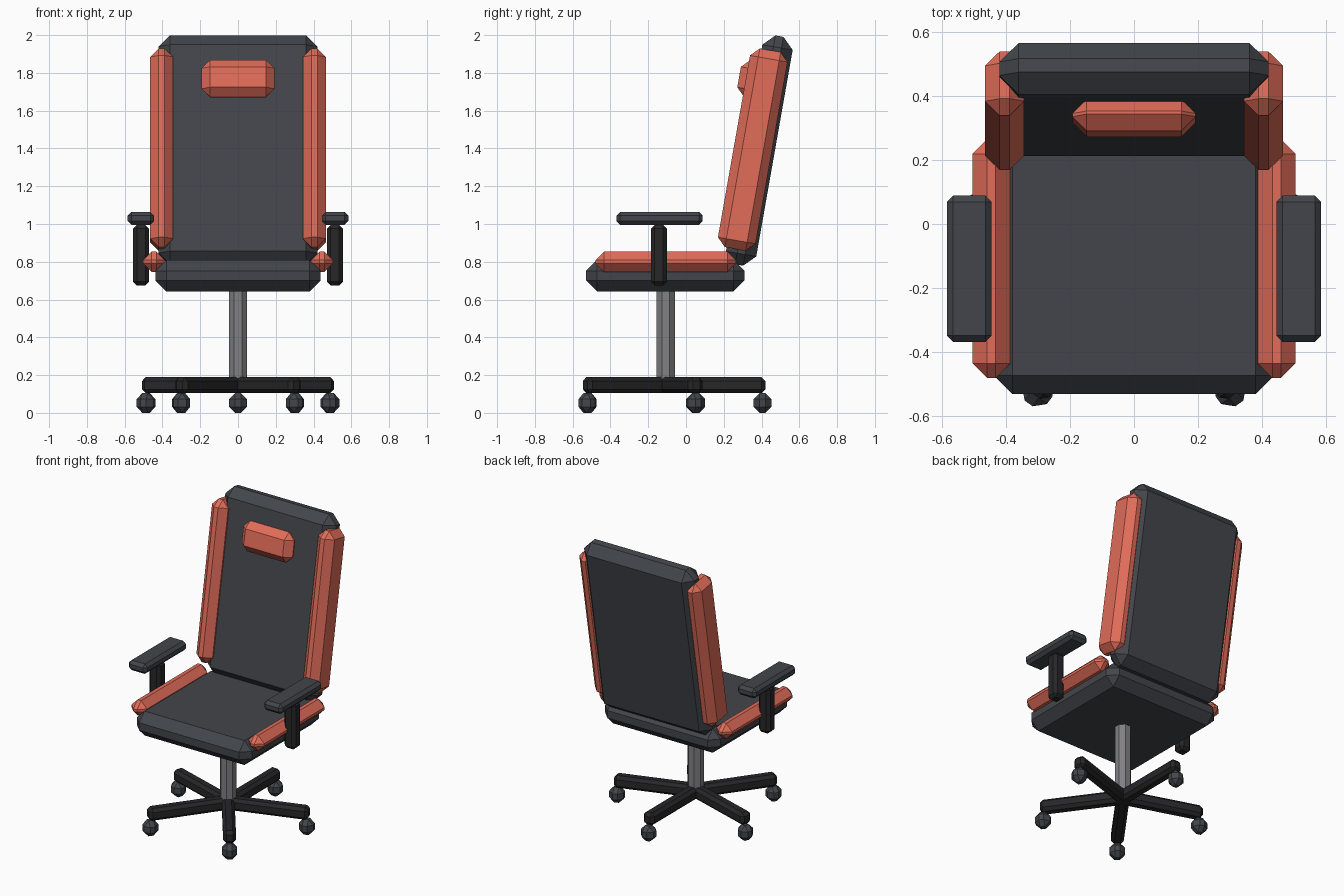
import bpy, bmesh
from math import radians, sin, cos, pi
from mathutils import Matrix

if "Cube" in bpy.data.objects:
    bpy.data.objects.remove(bpy.data.objects["Cube"])


def material(name, rgb):
    m = bpy.data.materials.new(name)
    m.diffuse_color = (*rgb, 1)
    m.use_nodes = True
    m.node_tree.nodes["Principled BSDF"].inputs["Base Color"].default_value = m.diffuse_color
    return m


CHARCOAL = material("charcoal", (0.055, 0.06, 0.07))
RED = material("red", (0.75, 0.15, 0.1))
BLACK = material("black", (0.02, 0.02, 0.022))
METAL = material("metal", (0.22, 0.22, 0.23))


def add_object(name, bm, loc, rot, mat):
    me = bpy.data.meshes.new(name)
    bm.to_mesh(me)
    bm.free()
    me.materials.append(mat)
    ob = bpy.data.objects.new(name, me)
    ob.location, ob.rotation_euler = loc, rot
    bpy.context.collection.objects.link(ob)
    return ob


def block(name, loc, size, bevel, mat, rot=(0, 0, 0)):
    """Box with a single flat chamfer on every edge."""
    bm = bmesh.new()
    bmesh.ops.create_cube(bm, size=1, matrix=Matrix.Diagonal((*size, 1)))
    bmesh.ops.bevel(bm, geom=bm.edges[:], offset=bevel, segments=1,
                    affect='EDGES')
    return add_object(name, bm, loc, rot, mat)


LEAN = radians(10)


def on_back(x, t, u):
    """Point on the leaning back: t = depth, u = height along the lean."""
    return (x, t * cos(LEAN) + u * sin(LEAN), u * cos(LEAN) - t * sin(LEAN))


# Seat and backrest cushions
block("seat", (0, -0.11, 0.727), (0.875, 0.84, 0.167), 0.058, CHARCOAL)
block("backrest", on_back(0, 0.141, 1.435), (0.84, 0.163, 1.23), 0.06,
      CHARCOAL, (-LEAN, 0, 0))
block("headrest", on_back(0, 0.018, 1.80), (0.385, 0.10, 0.20), 0.045, RED,
      (-LEAN, 0, 0))

# Bolsters and armrests on both sides
for side, s in (("left", -1), ("right", 1)):
    block(f"seat_bolster_{side}", (s * 0.445, -0.108, 0.80),
          (0.117, 0.744, 0.107), 0.045, RED)
    block(f"back_bolster_{side}", on_back(s * 0.404, 0.106, 1.434),
          (0.122, 0.202, 1.067), 0.045, RED, (-LEAN, 0, 0))
    block(f"arm_post_{side}", (s * 0.513, -0.143, 0.835),
          (0.085, 0.085, 0.32), 0.02, BLACK)
    block(f"arm_pad_{side}", (s * 0.514, -0.14, 1.03),
          (0.14, 0.457, 0.068), 0.02, CHARCOAL)

# Centre column
CY = -0.107
bm = bmesh.new()
bmesh.ops.create_cone(bm, cap_ends=True, segments=8, radius1=0.053,
                      radius2=0.053, depth=0.52,
                      matrix=Matrix.Rotation(pi / 8, 4, 'Z'))
add_object("column", bm, (0, CY, 0.41), (0, 0, 0), METAL)

# Five-armed star base with casters
for i in range(5):
    a = i * 2 * pi / 5
    d = (-sin(a), cos(a))
    block(f"base_leg_{i + 1}", (d[0] * 0.255, CY + d[1] * 0.255, 0.147),
          (0.08, 0.545, 0.084), 0.02, BLACK, (0, 0, a))
    block(f"caster_{i + 1}", (d[0] * 0.512, CY + d[1] * 0.512, 0.0525),
          (0.095, 0.095, 0.105), 0.032, CHARCOAL, (0, 0, a))
